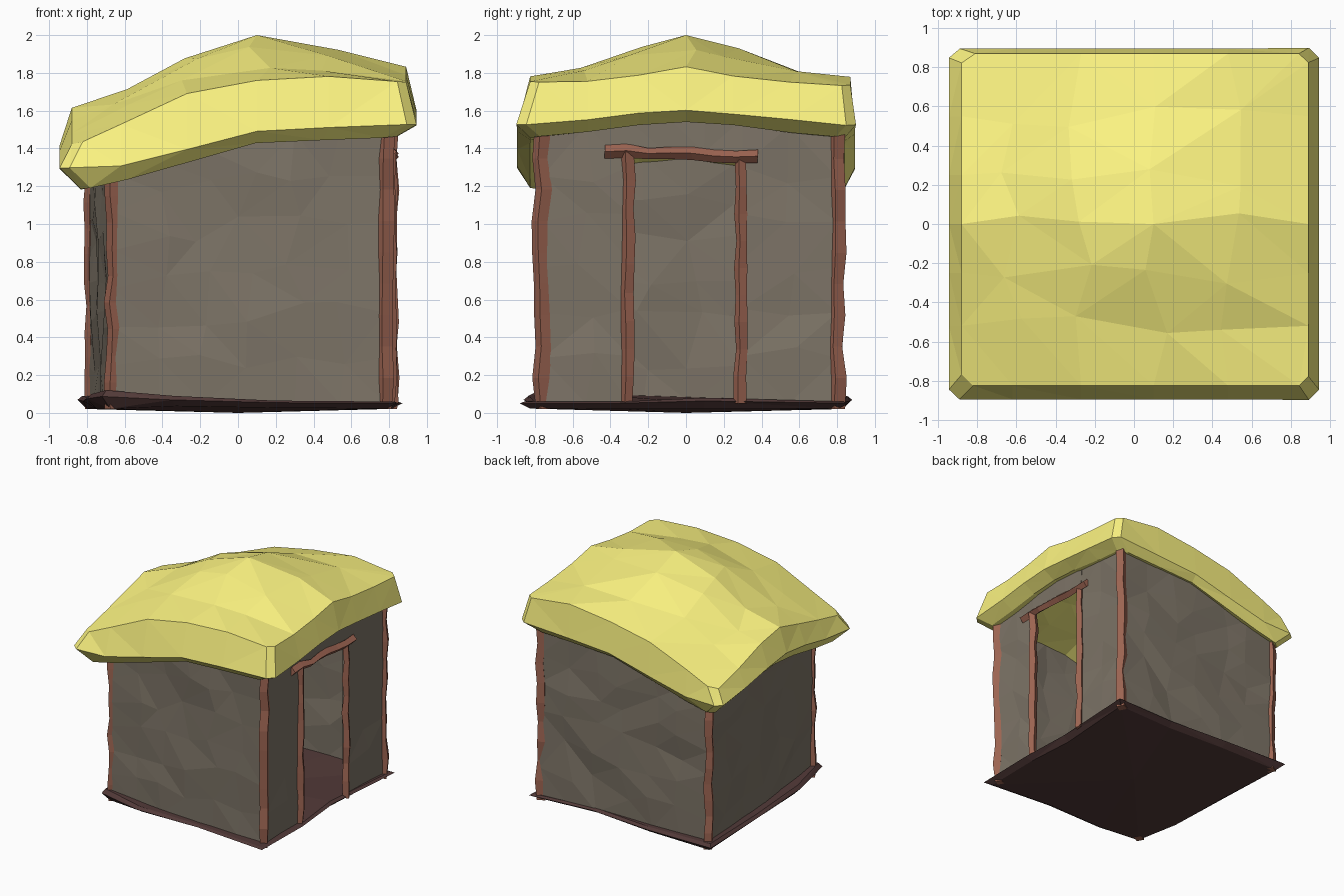
import bpy, bmesh, math, random
from mathutils import Vector

if "Cube" in bpy.data.objects:
    bpy.data.objects.remove(bpy.data.objects["Cube"])

random.seed(4)


def jit(a):
    return random.uniform(-a, a)


def material(name, rgb):
    m = bpy.data.materials.new(name)
    m.diffuse_color = (*rgb, 1)
    m.use_nodes = True
    m.node_tree.nodes["Principled BSDF"].inputs["Base Color"].default_value = m.diffuse_color
    return m


THATCH = material("thatch", (0.97, 0.90, 0.22))
MUD = material("mud", (0.205, 0.175, 0.135))
WOOD = material("wood", (0.34, 0.13, 0.085))
EARTH = material("earth", (0.085, 0.042, 0.04))


def finish(bm, name, mat):
    bmesh.ops.recalc_face_normals(bm, faces=bm.faces)
    me = bpy.data.meshes.new(name)
    bm.to_mesh(me)
    bm.free()
    ob = bpy.data.objects.new(name, me)
    me.materials.append(mat)
    bpy.context.collection.objects.link(ob)
    return ob


def interp(pts, x):
    if x <= pts[0][0]:
        return pts[0][1]
    for (a, za), (b, zb) in zip(pts, pts[1:]):
        if x <= b:
            return za + (zb - za) * (x - a) / (b - a)
    return pts[-1][1]


# Roof heights: ridge profile blended to eave profile, above and below
RIDGE = [(-.88, 1.6), (-.7, 1.64), (-.25, 1.9), (.1, 2.0), (.8, 1.87), (.9, 1.81)]
EAVE = [(-.88, 1.42), (-.4, 1.64), (0, 1.76), (.75, 1.78), (.88, 1.74)]
UNDER_RIDGE = [(-.83, 1.29), (-.25, 1.57), (.1, 1.67), (.85, 1.54)]
UNDER_EAVE = [(-.83, 1.18), (.1, 1.43), (.85, 1.46)]
FALL = [(0, 0), (.25, .2), (.55, .7), (.82, 1), (.9, 1.1)]


def blend(ridge, eave, x, y):
    w = interp(FALL, abs(y))
    return interp(ridge, x) * (1 - w) + interp(eave, x) * w


def under_z(x, y):
    return blend(UNDER_RIDGE, UNDER_EAVE, x, y)


# Thatched roof: top sheet, outer rim, underside sheet
def make_roof():
    xs = [-.88, -.62, -.27, .1, .48, .89]
    ys = [-.825, -.52, -.25, 0, .25, .55, .87]
    nx, ny = len(xs), len(ys)
    bm = bmesh.new()
    top, low, mid = {}, {}, {}
    for i, x in enumerate(xs):
        for j, y in enumerate(ys):
            rim = i in (0, nx - 1) or j in (0, ny - 1)
            peak = i == 3 and j == 3
            px, py = (x, y) if peak or rim else (x + jit(.07), y + jit(.06))
            pz = blend(RIDGE, EAVE, px, py) + (0 if peak else jit(.018))
            top[i, j] = bm.verts.new((px, py, pz))
            ly = max(-.83, min(.84, y))
            low[i, j] = bm.verts.new((x * .945, ly, under_z(x, ly)))
            if rim:
                mx = math.copysign(.945, x) if i in (0, nx - 1) else x
                my = math.copysign(.895, y) if j in (0, ny - 1) else y
                rise = .12 if i == 0 else .065
                mid[i, j] = bm.verts.new((mx, my, under_z(x, y) + rise + jit(.008)))
    for s in (top, low):
        for i in range(nx - 1):
            for j in range(ny - 1):
                bm.faces.new((s[i, j], s[i + 1, j], s[i + 1, j + 1], s[i, j + 1]))
    loop = ([(i, 0) for i in range(nx - 1)] + [(nx - 1, j) for j in range(ny - 1)]
            + [(i, ny - 1) for i in range(nx - 1, 0, -1)] + [(0, j) for j in range(ny - 1, 0, -1)])
    for a, b in zip(loop, loop[1:] + loop[:1]):
        bm.faces.new((top[a], top[b], mid[b], mid[a]))
        bm.faces.new((mid[a], mid[b], low[b], low[a]))
    # chamfer the four corners
    edges = []
    for c in ((0, 0), (nx - 1, 0), (0, ny - 1), (nx - 1, ny - 1)):
        edges += [bm.edges.get((top[c], mid[c])), bm.edges.get((mid[c], low[c]))]
    bmesh.ops.bevel(bm, geom=edges, offset=.045, segments=1, affect='EDGES', profile=.5)
    bmesh.ops.triangulate(bm, faces=[f for f in bm.faces])
    finish(bm, "thatched_roof", THATCH)


# Mud wall panel between two ground points, running up under the roof
def wall(name, p0, p1, nu, nv, z0=.05):
    a, b = Vector(p0), Vector(p1)
    d = (b - a).normalized()
    n = Vector((d.y, -d.x))
    bm = bmesh.new()
    g = {}
    for i in range(nu + 1):
        for j in range(nv + 1):
            edge = i in (0, nu) or j in (0, nv)
            u = i / nu + (0 if edge else jit(.25) / nu)
            p = a.lerp(b, u) + n * jit(.006 if edge else .018)
            t = j / nv + (0 if edge else jit(.25) / nv)
            zt = under_z(p.x, p.y) + .03
            g[i, j] = bm.verts.new((p.x, p.y, z0 + (zt - z0) * t))
    for i in range(nu):
        for j in range(nv):
            bm.faces.new((g[i, j], g[i + 1, j], g[i + 1, j + 1], g[i, j + 1]))
    bmesh.ops.triangulate(bm, faces=bm.faces[:])
    ob = finish(bm, name, MUD)
    m = ob.modifiers.new("thickness", 'SOLIDIFY')
    m.thickness = .03
    m.offset = 0


# Crooked four-sided pole from one point to another
def pole(name, p0, p1, r=.044, n=9):
    a, b = Vector(p0), Vector(p1)
    d = (b - a).normalized()
    s = d.cross(Vector((.5, .85, .1))).normalized()
    t = d.cross(s)
    bm = bmesh.new()
    rings = []
    for k in range(n + 1):
        c = a.lerp(b, k / n)
        c += s * jit(.009) + t * jit(.009)
        q = r * random.uniform(.85, 1.1)
        rings.append([bm.verts.new(c + q * (s * math.cos(h) + t * math.sin(h)))
                      for h in (math.pi / 2 * m + .25 for m in range(4))])
    for lo, hi in zip(rings, rings[1:]):
        for m in range(4):
            bm.faces.new((lo[m], lo[m - 1], hi[m - 1], hi[m]))
    bm.faces.new(rings[0])
    bm.faces.new(rings[-1])
    finish(bm, name, WOOD)


# Earth floor with an uneven rim
def make_floor():
    rim = [(-.72, -.80, .12), (-.35, -.86, .09), (.2, -.83, .065), (.84, -.88, .06),
           (.85, -.35, .06), (.82, .1, .08), (.87, .86, .06), (.3, .83, .08),
           (-.25, .87, .075), (-.85, .88, .09), (-.82, .2, .08), (-.8, -.4, .10)]
    bm = bmesh.new()
    up = [bm.verts.new((x * .97, y * .97, z)) for x, y, z in rim]
    mid = [bm.verts.new((x, y, z * .6 + .015)) for x, y, z in rim]
    dn = [bm.verts.new((x * .94, y * .94, .028 + jit(.008))) for x, y, z in rim]
    tc, bc = bm.verts.new((0, 0, .06)), bm.verts.new((0, 0, 0))
    for i in range(len(rim)):
        bm.faces.new((up[i], up[i - 1], tc))
        bm.faces.new((dn[i], dn[i - 1], bc))
        bm.faces.new((up[i], up[i - 1], mid[i - 1], mid[i]))
        bm.faces.new((mid[i], mid[i - 1], dn[i - 1], dn[i]))
    bmesh.ops.triangulate(bm, faces=bm.faces[:])
    finish(bm, "earth_floor", EARTH)


make_roof()
make_floor()

# Corner posts and the three closed walls
FL, FR, BR, BL = (-.66, -.74), (.78, -.76), (.8, .8), (-.77, .79)
corners = {"front_left": FL, "front_right": FR, "back_right": BR, "back_left": BL}
for key, (x, y) in corners.items():
    pole(key + "_post", (x, y, .02), (x, y, under_z(x, y) + .05))
wall("front_wall", (-.66, -.75), FR, 6, 6)
wall("back_wall", BR, BL, 6, 6)
wall("left_wall", BL, FL, 6, 6)

# Right wall with the doorway
D0, D1 = (.785, -.3), (.79, .29)
wall("door_wall_front", FR, D0, 2, 6)
wall("door_wall_back", D1, BR, 2, 6)
wall("door_wall_top", (.785, -.31), (.79, .3), 3, 1, z0=1.38)
pole("door_post_front", (.80, -.31, .04), (.80, -.305, 1.38), .036)
pole("door_post_back", (.81, .295, .05), (.81, .295, 1.34), .034)
pole("door_lintel", (.81, -.43, 1.39), (.81, .38, 1.35), .034, 7)
